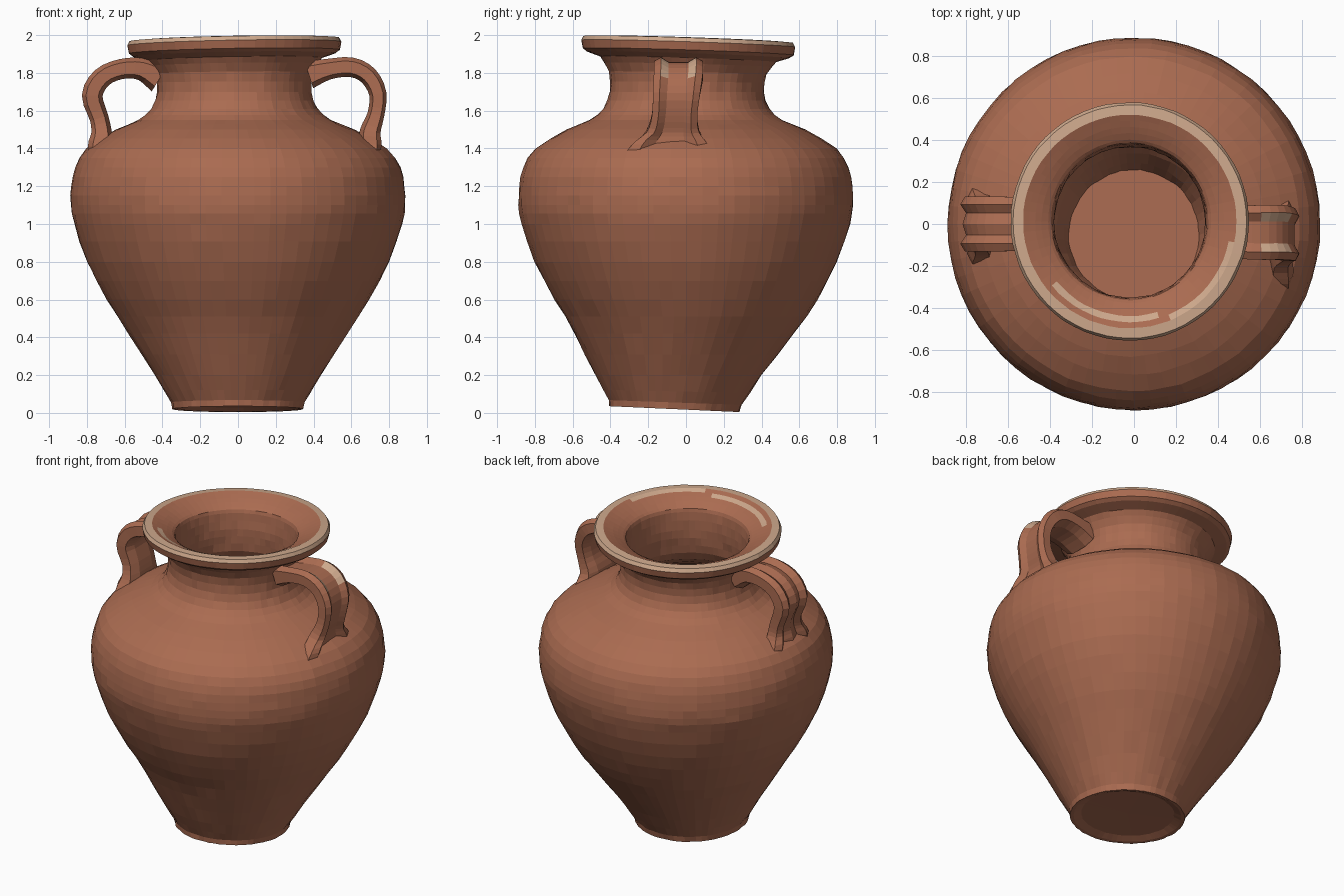
import bpy, bmesh, math, random
from mathutils import Vector

if "Cube" in bpy.data.objects:
    bpy.data.objects.remove(bpy.data.objects["Cube"])

random.seed(4)
SEG = 64


def material(name, rgb):
    m = bpy.data.materials.new(name)
    m.diffuse_color = (*rgb, 1.0)
    m.use_nodes = True
    m.node_tree.nodes["Principled BSDF"].inputs["Base Color"].default_value = m.diffuse_color
    return m


CLAY = material("terracotta", (0.405, 0.148, 0.082))
PALE = material("pale_worn_clay", (0.61, 0.39, 0.26))


def clamp(t):
    return max(0.0, min(1.0, t))


def spline(points, steps):
    """Catmull-Rom interpolation of tuples of any length."""
    vs = [Vector(p) for p in points]
    out = []
    for i in range(len(vs) - 1):
        p0, p1, p2, p3 = vs[max(i - 1, 0)], vs[i], vs[i + 1], vs[min(i + 2, len(vs) - 1)]
        for s in range(steps):
            t = s / steps
            out.append(0.5 * (2 * p1 + (p2 - p0) * t + (2 * p0 - 5 * p1 + 4 * p2 - p3) * t * t
                              + (3 * p1 - p0 - 3 * p2 + p3) * t ** 3))
    return out + [vs[-1]]


def finish(bm, name):
    bmesh.ops.recalc_face_normals(bm, faces=bm.faces)
    me = bpy.data.meshes.new(name)
    bm.to_mesh(me)
    bm.free()
    me.materials.append(CLAY)
    me.materials.append(PALE)
    ob = bpy.data.objects.new(name, me)
    bpy.context.collection.objects.link(ob)
    return ob


def offset(z):
    """Hand-thrown lean: foot sits forward, neck slightly left, rim slightly back."""
    return (-0.02 * clamp((z - 1.3) / 0.3),
            -0.065 * clamp(1 - z / 0.5) + 0.012 * clamp((z - 1.6) / 0.25))


def place(r, a, z, jitter=0.003):
    r += random.uniform(-jitter, jitter)
    sx, sy = offset(z)
    x, y = r * math.cos(a), r * math.sin(a)
    low, high = clamp(1 - z / 0.2), clamp((z - 1.7) / 0.18)
    dz = -0.05 * y * low + (-0.033 * y + 0.018 * x) * high
    return (x + sx, y + sy, z + dz)


# Pot: foot, outer wall, rim, and inner wall as one revolved profile
foot = [(0.28, 0.04), (0.325, 0.022), (0.345, 0.02)]
outer = spline([(0.352, 0.055), (0.44, 0.2), (0.58, 0.42), (0.695, 0.6), (0.80, 0.8),
                (0.868, 1.0), (0.886, 1.1), (0.882, 1.2), (0.86, 1.3), (0.795, 1.4),
                (0.63, 1.5), (0.51, 1.55), (0.44, 1.61), (0.408, 1.7), (0.418, 1.8),
                (0.465, 1.872)], 2)
rim = [(0.535, 1.895), (0.558, 1.912), (0.567, 1.955), (0.555, 1.977), (0.508, 1.98)]
inner = spline([(0.45, 1.955), (0.388, 1.922), (0.368, 1.89), (0.36, 1.78), (0.366, 1.68),
                (0.40, 1.57), (0.57, 1.46), (0.74, 1.36), (0.81, 1.2), (0.81, 1.05),
                (0.735, 0.8), (0.62, 0.6), (0.48, 0.4), (0.37, 0.25), (0.31, 0.10)], 2)
profile = foot + [tuple(p) for p in outer] + rim + [(0.48, 1.968)] + [tuple(p) for p in inner]

bm = bmesh.new()
rings = []
for r, z in profile:
    j = 0.0015 if z > 1.87 else 0.003
    rings.append([bm.verts.new(place(r, 2 * math.pi * i / SEG, z, j)) for i in range(SEG)])
for a, b in zip(rings, rings[1:]):
    for i in range(SEG):
        k = (i + 1) % SEG
        bm.faces.new((a[i], a[k], b[k], b[i]))
for ring, z in ((rings[0], 0.042), (rings[-1], 0.10)):
    c = bm.verts.new(place(0, 0, z, 0))
    for i in range(SEG):
        bm.faces.new((ring[i], ring[(i + 1) % SEG], c))
bmesh.ops.recalc_face_normals(bm, faces=bm.faces)
bm.normal_update()

# Worn pale clay: rim top, and patches on the front of the mouth's funnel
for f in bm.faces:
    c = f.calc_center_median()
    if c.z < 1.85 or f.normal.z < 0.2:
        continue
    x, y = c.x + 0.02, c.y - 0.012
    r, ang = math.hypot(x, y), math.degrees(math.atan2(y, x)) % 360
    if r > 0.505 and f.normal.z > 0.35:
        f.material_index = 1
    elif 0.475 < r < 0.505 and 292 < ang < 350:
        f.material_index = 1
    elif 0.44 < r < 0.475 and 222 < ang < 288:
        f.material_index = 1
finish(bm, "pot_body")


# Handles: strap section with raised edges swept along an arch
def handle(name, side, path, mid_ridge, worn):
    section = [(-1, -0.6), (-1, 0.6), (-0.72, 1), (-0.4, 0.5), (0, mid_ridge), (0.4, 0.5),
               (0.72, 1), (1, 0.6), (1, -0.6), (0.5, -1), (-0.5, -1)]
    pts = spline(path, 3)
    n = len(section)
    hb = bmesh.new()
    loops = []
    for i, (x, z, half, thick, yc) in enumerate(pts):
        d = pts[min(i + 1, len(pts) - 1)] - pts[max(i - 1, 0)]
        t = Vector((d[0], d[1])).normalized()
        loops.append([hb.verts.new((side * (x - t.y * v * thick), yc + u * half,
                                    z + t.x * v * thick)) for u, v in section])
    for li, (a, b) in enumerate(zip(loops, loops[1:])):
        for i in range(n):
            k = (i + 1) % n
            f = hb.faces.new((a[i], a[k], b[k], b[i]))
            if worn and i in (2, 5) and 0.6 < pts[li][0] < 0.71 and pts[li][1] > 1.75:
                f.material_index = 1
    hb.faces.new(loops[0])
    hb.faces.new(loops[-1])
    finish(hb, name)


# path entries: distance out, height, half width, half thickness, y centre
handle("right_handle", 1, [
    (0.375, 1.79, 0.12, 0.075, -0.04), (0.48, 1.82, 0.125, 0.055, -0.04),
    (0.60, 1.83, 0.13, 0.052, -0.04), (0.69, 1.785, 0.13, 0.05, -0.04),
    (0.74, 1.69, 0.125, 0.046, -0.05), (0.73, 1.58, 0.12, 0.045, -0.06),
    (0.70, 1.49, 0.14, 0.055, -0.07), (0.70, 1.42, 0.20, 0.06, -0.085),
    (0.70, 1.36, 0.24, 0.05, -0.09)], 0.5, True)
handle("left_handle", -1, [
    (0.415, 1.77, 0.12, 0.08, 0.0), (0.51, 1.82, 0.125, 0.06, 0.0),
    (0.62, 1.82, 0.13, 0.053, 0.0), (0.72, 1.775, 0.13, 0.054, 0.0),
    (0.772, 1.68, 0.13, 0.055, 0.0), (0.735, 1.56, 0.125, 0.05, 0.0),
    (0.722, 1.48, 0.14, 0.055, -0.01), (0.73, 1.41, 0.18, 0.065, -0.01),
    (0.72, 1.35, 0.20, 0.055, -0.01)], 0.8, False)
